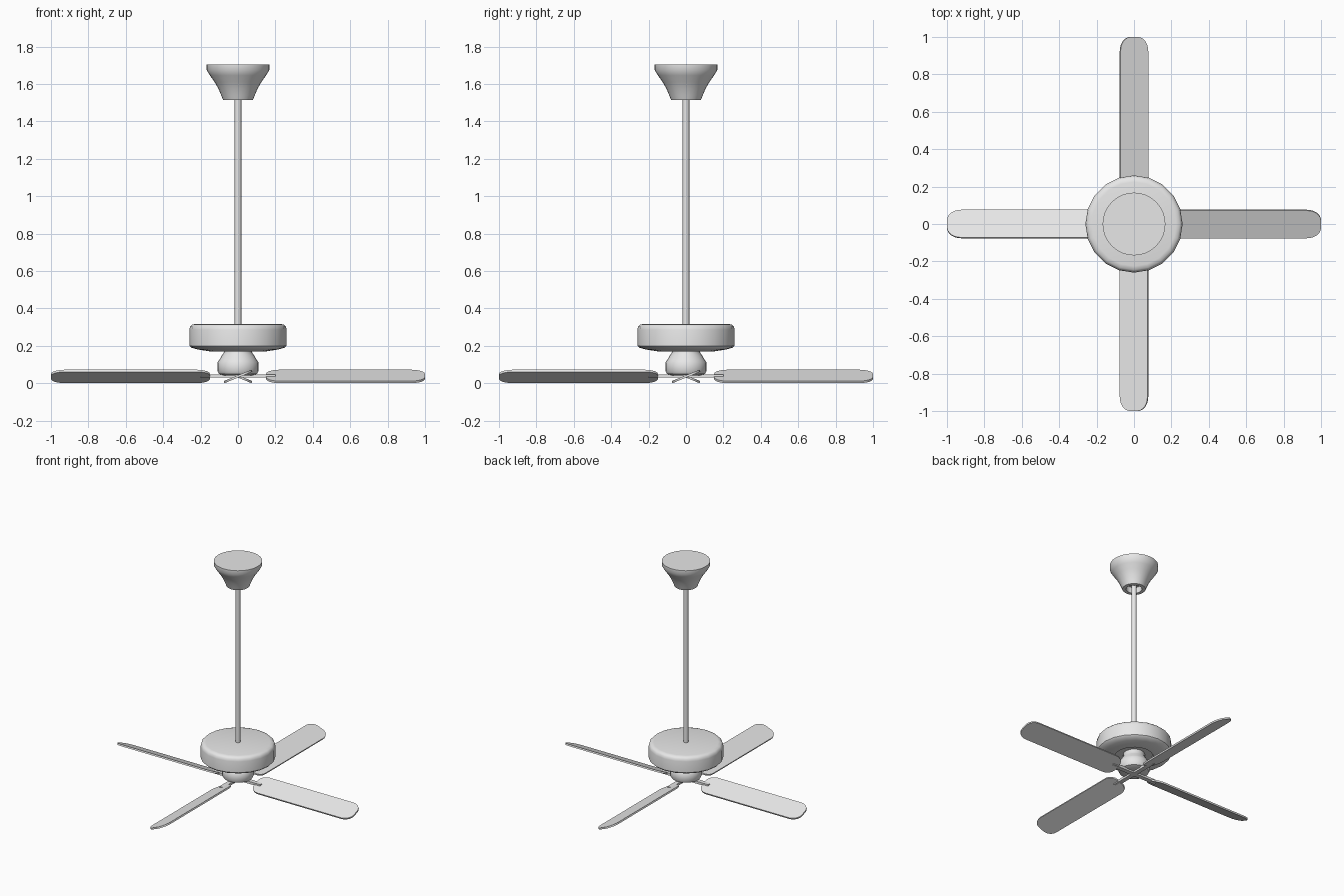
import bpy
import bmesh
from math import pi, sin, cos, radians
from mathutils import Matrix

cube = bpy.data.objects.get("Cube")
if cube:
    bpy.data.objects.remove(cube, do_unlink=True)

grey = bpy.data.materials.new("light_grey")
grey.use_nodes = True
colour = (0.8, 0.8, 0.8, 1)
grey.diffuse_color = colour
grey.node_tree.nodes["Principled BSDF"].inputs["Base Color"].default_value = colour


def finish(bm, name, angle=35):
    """Turn a bmesh into a smooth shaded grey object with sharp edges kept."""
    bmesh.ops.recalc_face_normals(bm, faces=bm.faces)
    mesh = bpy.data.meshes.new(name)
    bm.to_mesh(mesh)
    bm.free()
    mesh.materials.append(grey)
    obj = bpy.data.objects.new(name, mesh)
    bpy.context.collection.objects.link(obj)
    bpy.ops.object.select_all(action="DESELECT")
    obj.select_set(True)
    bpy.context.view_layer.objects.active = obj
    bpy.ops.object.shade_smooth_by_angle(angle=radians(angle))
    return obj


def lathe(name, profile, sides):
    """Spin a (radius, height) profile around z, closing both ends."""
    bm = bmesh.new()
    rings = []
    for r, z in profile:
        rings.append([bm.verts.new((r * cos(2 * pi * i / sides), r * sin(2 * pi * i / sides), z))
                      for i in range(sides)])
    for a, b in zip(rings, rings[1:]):
        for i in range(sides):
            j = (i + 1) % sides
            bm.faces.new((a[i], a[j], b[j], b[i]))
    bm.faces.new(rings[0])
    bm.faces.new(rings[-1])
    return finish(bm, name)


# Ceiling canopy: flared bell with a hollow mouth
lathe("ceiling_canopy", [(0.168, 1.705), (0.168, 1.675), (0.15, 1.645), (0.125, 1.61),
                         (0.105, 1.575), (0.09, 1.54), (0.08, 1.515), (0.055, 1.515),
                         (0.055, 1.56)], 32)

# Hanging rod
lathe("down_rod", [(0.018, 1.6), (0.018, 0.3)], 16)

# Motor housing: rounded drum with a recessed underside
lathe("motor_housing", [(0.225, 0.317), (0.245, 0.313), (0.256, 0.302), (0.26, 0.285),
                        (0.26, 0.2), (0.25, 0.19), (0.215, 0.18), (0.15, 0.17),
                        (0.135, 0.17), (0.13, 0.19)], 20)

# Hub under the motor
lathe("blade_hub", [(0.075, 0.2), (0.075, 0.165), (0.085, 0.15), (0.1, 0.125), (0.11, 0.11),
                    (0.11, 0.065), (0.102, 0.05), (0.08, 0.042)], 24)

PITCH = radians(22.3)
HEIGHT = 0.036


def blade(turn, name):
    """Flat board with rounded corners, pitched about its own length."""
    bm = bmesh.new()
    half, thick, steps = 0.08, 0.012, 6
    inner, outer = 0.15, 1.0
    corners = [(outer, 1, 1, 0.075), (inner, -1, 1, 0.07),
               (inner, -1, -1, 0.07), (outer, 1, -1, 0.075)]
    verts = []
    for k, (end, sx, sy, length) in enumerate(corners):
        drop = 0.06
        for s in range(steps + 1):
            a = pi / 2 * (k + s / steps)
            x = end - sx * length + length * cos(a)
            y = sy * (half - drop) + drop * sin(a)
            verts.append(bm.verts.new((x, y, -thick / 2)))
    face = bm.faces.new(verts)
    top = bmesh.ops.extrude_face_region(bm, geom=[face])["geom"]
    bmesh.ops.translate(bm, vec=(0, 0, thick),
                        verts=[g for g in top if isinstance(g, bmesh.types.BMVert)])
    bm.transform(Matrix.Rotation(turn, 4, "Z") @ Matrix.Translation((0, 0, HEIGHT))
                 @ Matrix.Rotation(PITCH, 4, "X"))
    finish(bm, name)


def arm(turn, name):
    """Flat bracket joining a blade to the hub."""
    bm = bmesh.new()
    bmesh.ops.create_cube(bm, size=1)
    bm.transform(Matrix.Rotation(turn, 4, "Z") @ Matrix.Translation((0.1, 0, 0.038))
                 @ Matrix.Diagonal((0.2, 0.034, 0.018, 1)))
    finish(bm, name)


# Four blades and their brackets
for n, side in enumerate(("left", "back", "right", "front")):
    blade(n * pi / 2, side + "_blade")
    arm(n * pi / 2, side + "_blade_arm")
